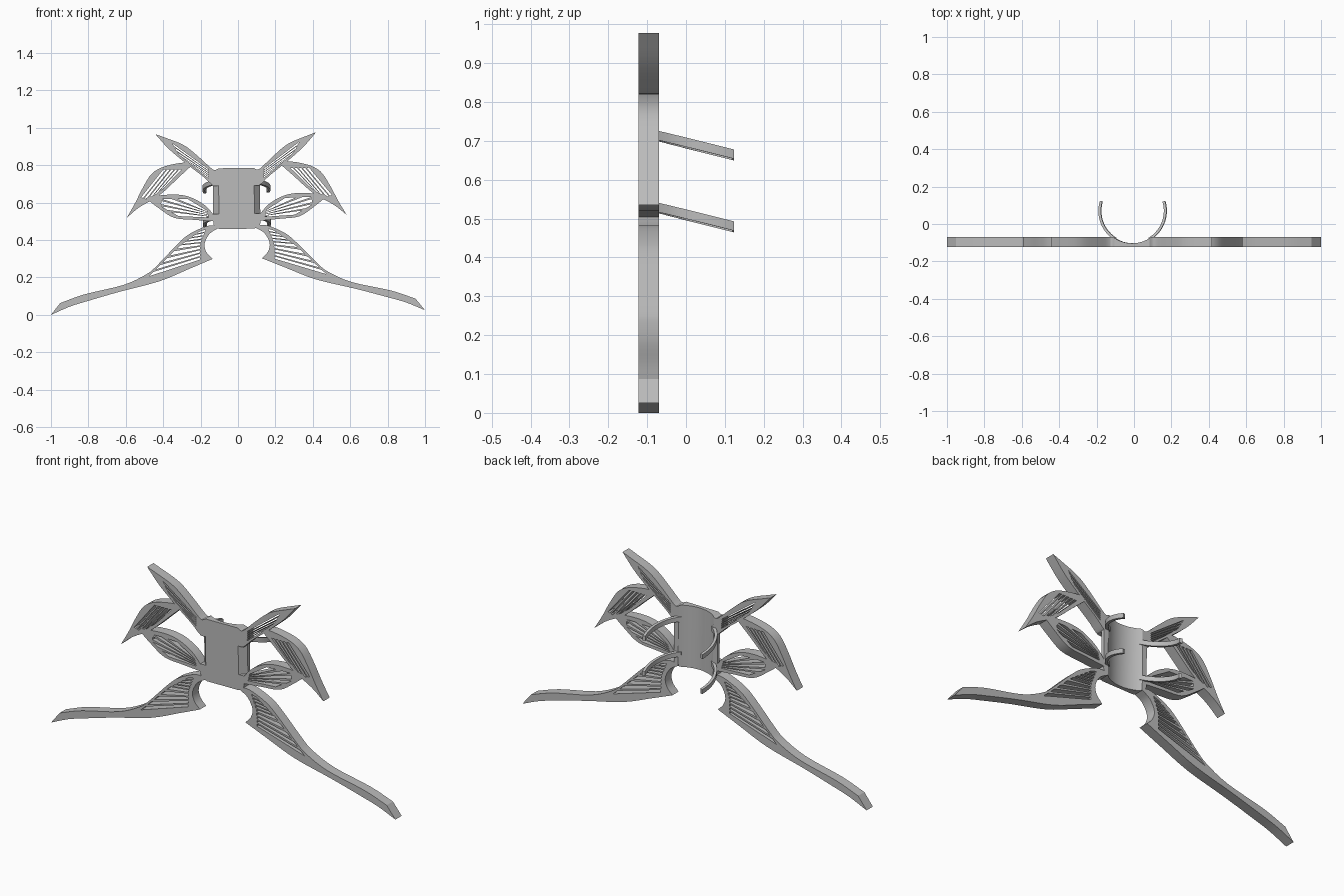
import bpy
import bmesh
import math
from mathutils import Matrix, Vector

if "Cube" in bpy.data.objects:
    bpy.data.objects.remove(bpy.data.objects["Cube"], do_unlink=True)

FRONT, BACK = -.122, -.07
MIDDLE, HALF = (FRONT + BACK) / 2, (BACK - FRONT) / 2
TILT = Matrix.Rotation(-.0125, 4, "Y")      # the whole body leans slightly

grey = bpy.data.materials.new("plain grey")
grey.use_nodes = True
grey.diffuse_color = (.5, .5, .5, 1)
grey.node_tree.nodes["Principled BSDF"].inputs["Base Color"].default_value = (.5, .5, .5, 1)


def add_part(name, mesh, smooth=True):
    """Link a mesh as a finished part with clean normals and the body lean."""
    bm = bmesh.new()
    bm.from_mesh(mesh)
    bmesh.ops.recalc_face_normals(bm, faces=bm.faces)
    bm.to_mesh(mesh)
    bm.free()
    mesh.transform(TILT)
    mesh.materials.clear()
    mesh.materials.append(grey)
    obj = bpy.data.objects.new(name, mesh)
    bpy.context.collection.objects.link(obj)
    if smooth:
        bpy.ops.object.select_all(action="DESELECT")
        obj.select_set(True)
        bpy.context.view_layer.objects.active = obj
        bpy.ops.object.shade_smooth_by_angle(angle=math.radians(30))
    return obj


def evaluated_mesh(obj):
    """Bake modifiers or curve geometry to a mesh and drop the source."""
    bpy.context.view_layer.update()
    graph = bpy.context.evaluated_depsgraph_get()
    mesh = bpy.data.meshes.new_from_object(obj.evaluated_get(graph))
    bpy.data.objects.remove(obj, do_unlink=True)
    return mesh


def flowing(points, steps=4):
    """Smooth one edge through its points, leaving out the last point."""
    pts = [Vector(p) for p in points]
    pts = [pts[0] * 2 - pts[1]] + pts + [pts[-1] * 2 - pts[-2]]
    out = []
    for a, b, c, d in zip(pts, pts[1:], pts[2:], pts[3:]):
        for k in range(steps):
            t = k / steps
            out.append(b + (c - a) * t / 2 + (a * 2 - b * 5 + c * 4 - d) * t * t / 2
                       + (b * 3 - a - c * 3 + d) * t ** 3 / 2)
    return out


def along(line, t):
    """Point at fraction t of a polyline."""
    pos = min(t, .9999) * (len(line) - 1)
    i = int(pos)
    return Vector(line[i]).lerp(Vector(line[i + 1]), pos - i)


def slots(inner, outer, count, fill=.62):
    """A fan of slots running from the inner line to the outer line."""
    quads = []
    for i in range(count):
        lo, hi = i / (count - 1 + fill), (i + fill) / (count - 1 + fill)
        quads.append([along(inner, lo), along(outer, lo), along(outer, hi), along(inner, hi)])
    return quads


def wing(name, edges, holes, side):
    """Flat pierced panel: a filled curve with slots, extruded."""
    curve = bpy.data.curves.new(name, "CURVE")
    curve.dimensions = "2D"
    curve.fill_mode = "BOTH"
    curve.extrude = HALF
    outline = [p for edge in edges for p in flowing(edge)]
    for loop in [outline] + holes:
        spline = curve.splines.new("POLY")
        spline.points.add(len(loop) - 1)
        for point, p in zip(spline.points, loop):
            point.co = (p[0] * side, p[1], 0, 1)
        spline.use_cyclic_u = True
    source = bpy.data.objects.new(name, curve)
    bpy.context.collection.objects.link(source)
    mesh = evaluated_mesh(source)
    mesh.transform(Matrix.Translation((0, MIDDLE, 0)) @ Matrix.Rotation(math.pi / 2, 4, "X"))
    bm = bmesh.new()
    bm.from_mesh(mesh)
    bmesh.ops.remove_doubles(bm, verts=bm.verts, dist=.00001)
    bm.to_mesh(mesh)
    bm.free()
    add_part(name, mesh)


def hook(name, height, side):
    """Curved, sloping strip reaching back from the plate."""
    bm = bmesh.new()
    rings = []
    start, end, steps = math.asin(.09 / .175), math.radians(107), 18
    for k in range(steps + 1):
        a = start + (end - start) * k / steps
        ring = []
        for radius, lift in ((.168, -1), (.182, -1), (.182, 1), (.168, 1)):
            x, y = radius * math.sin(a), .07 - radius * math.cos(a)
            ring.append(bm.verts.new((x * side, y, height - .25 * (y - BACK) + lift * .012)))
        rings.append(ring)
    for r, s in zip(rings, rings[1:]):
        for i in range(4):
            j = (i + 1) % 4
            bm.faces.new((r[i], r[j], s[j], s[i]))
    bm.faces.new(rings[0])
    bm.faces.new(rings[-1])
    mesh = bpy.data.meshes.new(name)
    bm.to_mesh(mesh)
    bm.free()
    add_part(name, mesh)


def cut(target, cutter):
    """Subtract the cutter from the target, then remove it."""
    cutter.hide_render = True
    mod = target.modifiers.new("cut", "BOOLEAN")
    mod.operation, mod.solver, mod.object = "DIFFERENCE", "EXACT", cutter
    bpy.context.view_layer.objects.active = target
    bpy.ops.object.modifier_apply(modifier=mod.name)
    bpy.data.objects.remove(cutter, do_unlink=True)


# Centre plate with a hollow back and bevelled side notches
half = [(.088, .46), (.118, .468), (.126, .49), (.126, .735), (.115, .772), (.094, .785)]
outline = half + [(-x, z) for x, z in reversed(half)]
bm = bmesh.new()
base = bm.faces.new([bm.verts.new((x, FRONT, z)) for x, z in outline])
moved = bmesh.ops.extrude_face_region(bm, geom=[base])["geom"]
bmesh.ops.translate(bm, vec=(0, BACK - FRONT, 0),
                    verts=[v for v in moved if isinstance(v, bmesh.types.BMVert)])
bmesh.ops.recalc_face_normals(bm, faces=bm.faces)
mesh = bpy.data.meshes.new("centre_plate")
bm.to_mesh(mesh)
bm.free()
plate = bpy.data.objects.new("plate_blank", mesh)
bpy.context.collection.objects.link(plate)
bpy.ops.mesh.primitive_cylinder_add(vertices=96, radius=.172, depth=1, location=(0, .069, .6))
cut(plate, bpy.context.object)
for side in (1, -1):
    bpy.ops.mesh.primitive_cube_add(size=.1, location=(.1465 * side, -.14, .617),
                                    rotation=(0, 0, -.75 * side))
    notch = bpy.context.object
    notch.scale.z = 1.5
    cut(plate, notch)
add_part("centre_plate", evaluated_mesh(plate))

# Wing outlines: lists of smooth edges meeting at corners, for one side
upper = [[(.1, .78), (.126, .78), (.2, .848), (.28, .912), (.39, .957), (.43, .972)],
         [(.43, .972), (.365, .898), (.3, .84), (.245, .795), (.175, .74), (.127, .695), (.1, .69)],
         [(.1, .69), (.1, .78)]]
middle = [[(.245, .795), (.27, .818), (.378, .8), (.45, .762), (.5, .687), (.543, .604), (.588, .527)],
          [(.588, .527), (.52, .582), (.412, .645), (.304, .742), (.245, .795)]]
side_wing = [[(.1, .5), (.119, .53), (.172, .59), (.251, .634), (.335, .648), (.45, .64), (.485, .63)],
             [(.485, .63), (.413, .573), (.334, .523), (.227, .511), (.1, .5)]]
lower = [[(.1, .475), (.157, .478), (.254, .436), (.319, .382), (.427, .272), (.486, .224),
          (.61, .168), (.82, .12), (.95, .075)],
         [(.95, .075), (1, .0125)],
         [(1, .0125), (.9, .055), (.8, .085), (.63, .132), (.418, .185), (.256, .25), (.132, .301)],
         [(.132, .301), (.164, .336), (.174, .382), (.147, .435), (.1, .465)],
         [(.1, .465), (.1, .475)]]

# Slot fans for each wing
upper_slots = slots([(.15, .782), (.148, .732)], [(.34, .922), (.31, .866), (.225, .793)], 5)
middle_slots = slots([(.39, .782), (.29, .782)], [(.51, .635), (.47, .622), (.39, .682)], 5)
side_slots = slots([(.16, .56), (.15, .523)],
                   [(.26, .622), (.4, .627), (.405, .585), (.31, .532)], 5)
lower_slots = slots([(.168, .458), (.198, .38), (.2, .298)],
                    [(.2, .448), (.31, .37), (.475, .212)], 9)

for side, word in ((1, "left"), (-1, "right")):
    wing(word + "_upper_wing", upper, upper_slots, side)
    wing(word + "_middle_wing", middle, middle_slots, side)
    wing(word + "_side_wing", side_wing, side_slots, side)
    wing(word + "_lower_wing", lower, lower_slots, side)
    hook(word + "_upper_hook", .712, side)
    hook(word + "_lower_hook", .527, side)
